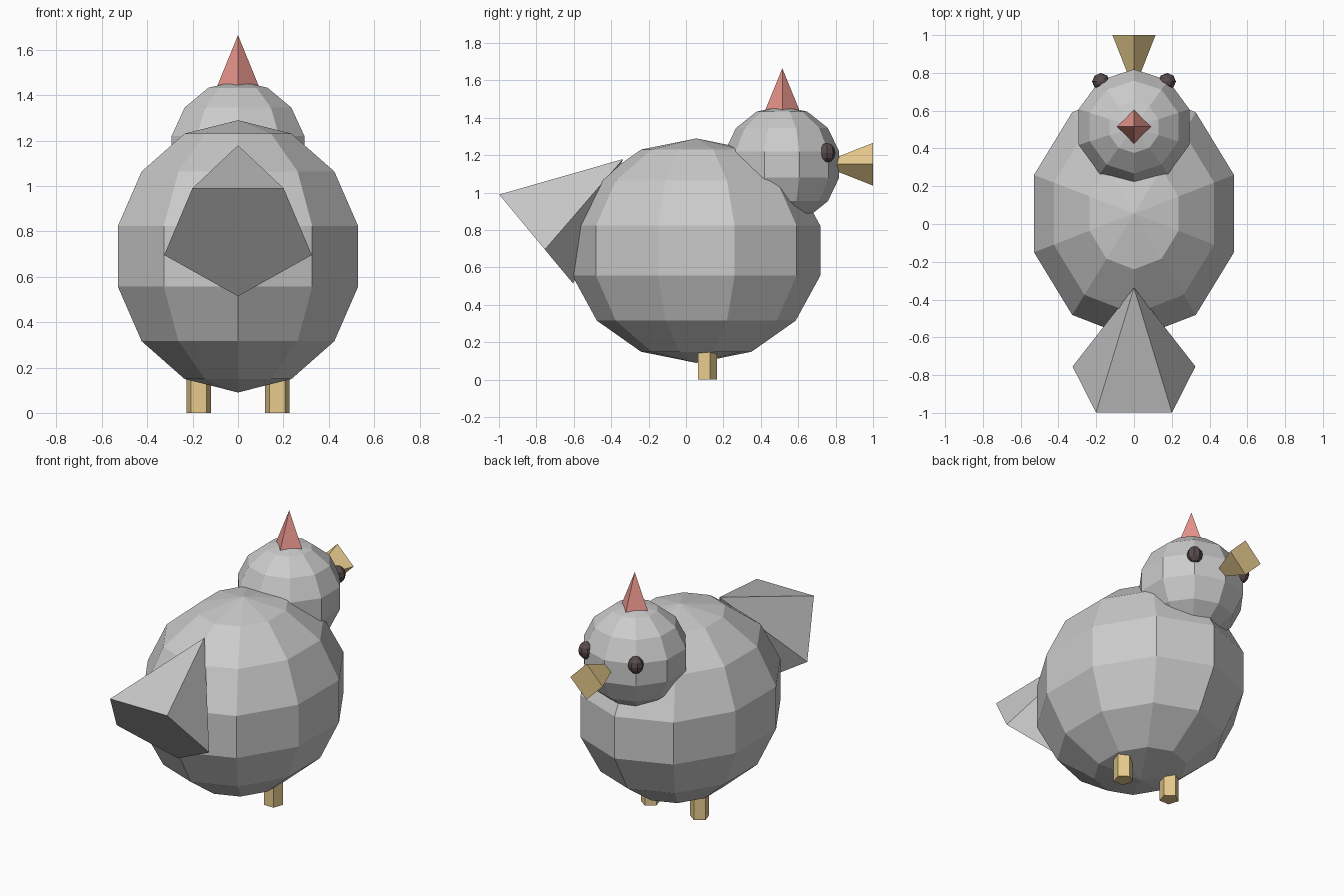
import bpy, bmesh
from math import radians
from mathutils import Matrix

if "Cube" in bpy.data.objects:
    bpy.data.objects.remove(bpy.data.objects["Cube"])


def colour(name, rgb):
    mat = bpy.data.materials.new(name)
    mat.diffuse_color = (*rgb, 1)
    mat.use_nodes = True
    mat.node_tree.nodes["Principled BSDF"].inputs["Base Color"].default_value = mat.diffuse_color
    return mat


def finish(name, bm, loc, rot_x=0, scale=(1, 1, 1), mat=None):
    bmesh.ops.transform(bm, verts=bm.verts, matrix=Matrix.Translation(loc)
                        @ Matrix.Rotation(radians(rot_x), 4, 'X')
                        @ Matrix.Diagonal((*scale, 1)))
    mesh = bpy.data.meshes.new(name)
    bm.to_mesh(mesh)
    bm.free()
    obj = bpy.data.objects.new(name, mesh)
    bpy.context.collection.objects.link(obj)
    if mat:
        mesh.materials.append(mat)
    return obj


def ball(name, segments, rings, loc, size, mat=None):
    bm = bmesh.new()
    bmesh.ops.create_uvsphere(bm, u_segments=segments, v_segments=rings, radius=1)
    return finish(name, bm, loc, scale=size, mat=mat)


def cone(name, sides, r_base, r_tip, height, loc, rot_x=0, mat=None):
    """Cone or prism whose base centre sits at loc."""
    bm = bmesh.new()
    bmesh.ops.create_cone(bm, cap_ends=True, segments=sides, radius1=r_base,
                          radius2=r_tip, depth=height,
                          matrix=Matrix.Translation((0, 0, height / 2)))
    bmesh.ops.remove_doubles(bm, verts=bm.verts, dist=1e-5)
    return finish(name, bm, loc, rot_x, mat=mat)


red = colour("comb_red", (0.8, 0.3, 0.26))
yellow = colour("beak_yellow", (0.8, 0.6, 0.27))
dark = colour("eye_dark", (0.1, 0.07, 0.07))

# Body and head
ball("body", 10, 7, (0, 0.055, 0.69), (0.571, 0.68, 0.6))
ball("head", 10, 7, (0, 0.513, 1.15), (0.316, 0.314, 0.314))

# Tail: five-sided cone, wide end pointing back and down
cone("tail", 5, 0.342, 0, 0.63, (0, -0.822, 0.777), -50.3)

# Comb and beak: four-sided cones, the beak with its wide end outward
cone("comb", 4, 0.1, 0, 0.245, (0, 0.515, 1.42), mat=red)
cone("beak", 4, 0.114, 0, 0.29, (0, 1.0, 1.152), 90, yellow)

# Mirrored eyes and legs
for side, s in (("left", -1), ("right", 1)):
    ball(f"{side}_eye", 8, 6, (s * 0.175, 0.754, 1.213), (0.047, 0.045, 0.053), dark)
    cone(f"{side}_leg", 5, 0.057, 0.057, 0.2, (s * 0.173, 0.11, 0), mat=yellow)
